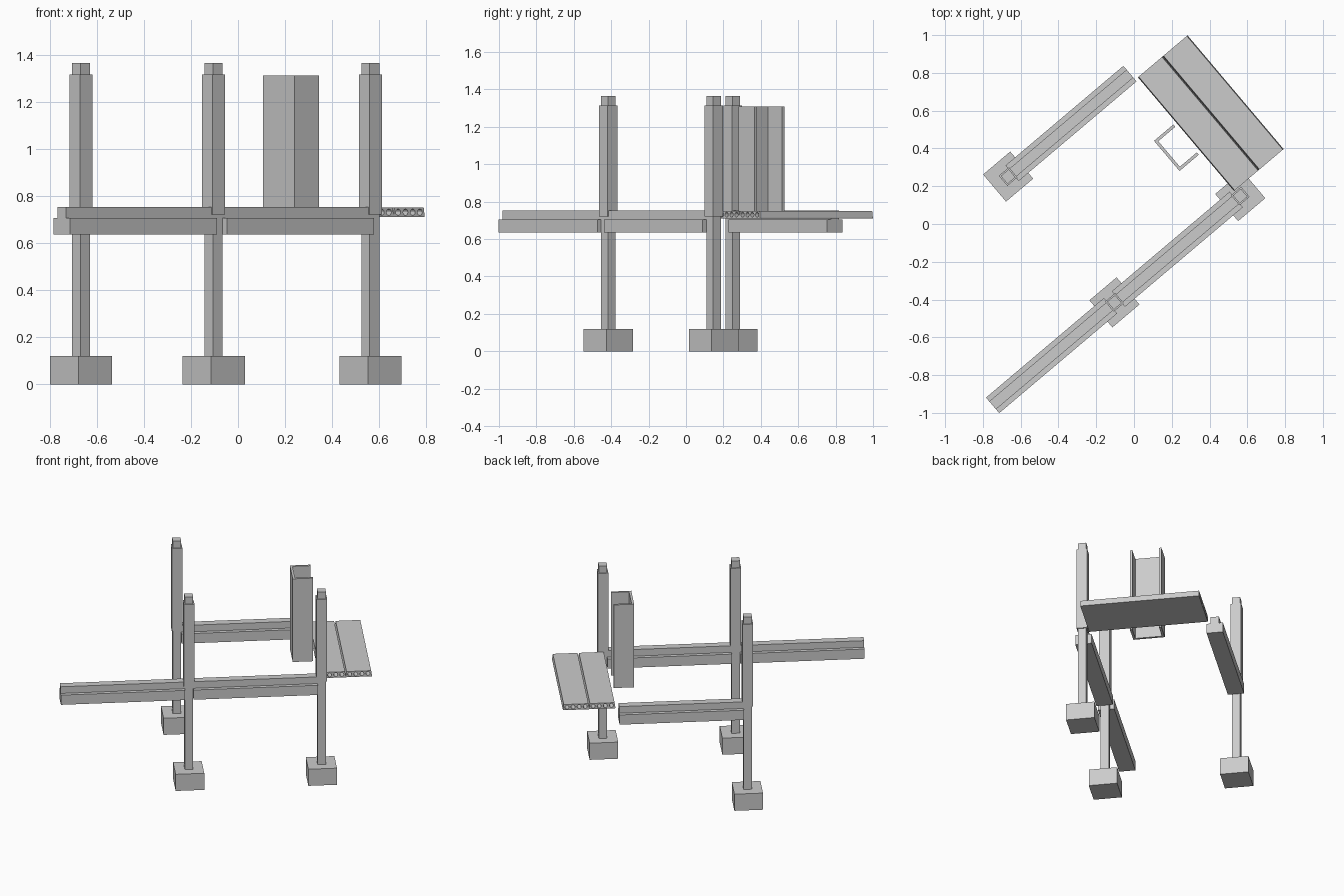
import bpy, bmesh
from math import radians, cos, sin, pi
from mathutils import Matrix

cube = bpy.data.objects.get("Cube")
if cube:
    bpy.data.objects.remove(cube, do_unlink=True)

concrete = bpy.data.materials.new("concrete_grey")
concrete.use_nodes = True
concrete.diffuse_color = (0.6, 0.6, 0.6, 1)
concrete.node_tree.nodes["Principled BSDF"].inputs["Base Color"].default_value = (0.6, 0.6, 0.6, 1)

# Building grid: origin at the middle column, turned in plan
BAY = 0.872
FRAME = Matrix.Translation((-0.1035, -0.415, 0)) @ Matrix.Rotation(radians(40.2), 4, 'Z')
RX = Matrix.Rotation(pi / 2, 4, 'X')
ALONG_U = Matrix.Rotation(pi / 2, 4, 'Z') @ RX   # section x -> v, y -> z
ALONG_V = RX                                     # section x -> u, y -> z
ALONG_Z = Matrix.Identity(4)                     # plan section


def extrude(name, outlines, length, centre, turn):
    """Extrude closed outlines (first solid, the rest holes) about a centre."""
    curve = bpy.data.curves.new(name, 'CURVE')
    curve.dimensions = '2D'
    curve.fill_mode = 'BOTH'
    curve.extrude = length / 2
    for points in outlines:
        spline = curve.splines.new('POLY')
        spline.points.add(len(points) - 1)
        for p, (x, y) in zip(spline.points, points):
            p.co = (x, y, 0, 1)
        spline.use_cyclic_u = True
        spline.use_smooth = False
    temp = bpy.data.objects.new(name + "_outline", curve)
    bpy.context.collection.objects.link(temp)
    bpy.context.view_layer.update()
    deps = bpy.context.evaluated_depsgraph_get()
    mesh = bpy.data.meshes.new_from_object(temp.evaluated_get(deps))
    bpy.data.objects.remove(temp, do_unlink=True)
    bpy.data.curves.remove(curve)

    bm = bmesh.new()
    bm.from_mesh(mesh)
    bmesh.ops.remove_doubles(bm, verts=bm.verts, dist=0.0002)
    bmesh.ops.recalc_face_normals(bm, faces=bm.faces)
    for f in bm.faces:
        f.smooth = False
        f.material_index = 0
    bm.to_mesh(mesh)
    bm.free()
    mesh.name = name
    mesh.materials.clear()
    mesh.materials.append(concrete)
    obj = bpy.data.objects.new(name, mesh)
    obj.matrix_world = FRAME @ Matrix.Translation(centre) @ turn
    bpy.context.collection.objects.link(obj)
    return obj


def rect(w, d):
    return [(-w / 2, -d / 2), (w / 2, -d / 2), (w / 2, d / 2), (-w / 2, d / 2)]


def post(name, u, v, size, z0, z1):
    extrude(name, [rect(size, size)], z1 - z0, (u, v, (z0 + z1) / 2), ALONG_Z)


# Columns on footings, with a wider upper storey and a slim top spigot
for label, u, v in (("middle", 0, 0), ("right", BAY, 0), ("back", 0, BAY)):
    post(label + "_footing", u, v, 0.188, 0, 0.12)
    post(label + "_lower_column", u, v, 0.055, 0.12, 0.72)
    post(label + "_upper_column", u, v, 0.07, 0.72, 1.315)
    post(label + "_column_spigot", u, v, 0.055, 1.315, 1.365)

# Inverted T beams, fitted between column faces
LEDGE, STEM = 0.054, 0.0275
tee = [(-LEDGE, 0.635), (LEDGE, 0.635), (LEDGE, 0.705), (STEM, 0.705),
       (STEM, 0.753), (-STEM, 0.753), (-STEM, 0.705), (-LEDGE, 0.705)]
for label, u, v in (("front", -BAY / 2, 0), ("middle", BAY / 2, 0), ("back", BAY / 2, BAY)):
    extrude(label + "_beam", [tee], BAY - 0.055, (u, v, 0), ALONG_U)

# Hollow-core floor panels with tapered long edges
W, TAPER, Z0, Z1 = 0.172, 0.005, 0.71, 0.751
lip = Z0 + 0.008
panel = [(-W / 2, Z0), (W / 2, Z0), (W / 2, lip), (W / 2 - TAPER, Z1),
         (-W / 2 + TAPER, Z1), (-W / 2, lip)]
cores = [[((i - 1.5) * 0.04 + 0.0135 * cos(k * pi / 6), (Z0 + Z1) / 2 + 0.0135 * sin(k * pi / 6))
          for k in range(12)] for i in range(4)]
for i in range(2):
    extrude("floor_panel_%d" % (i + 1), [panel] + cores, 0.788,
            (BAY - 0.008 + W * (i + 0.5), BAY / 2, 0), ALONG_V)

# Channel-shaped shaft wall, open toward the floor panels
D, L, T = 0.134, 0.209, 0.016
channel = [(0, 0), (D, 0), (D, T), (T, T), (T, L - T), (D, L - T), (D, L), (0, L)]
extrude("shaft_wall", [channel], 0.6, (BAY - 0.16, 0.309, 1.01), ALONG_Z)
